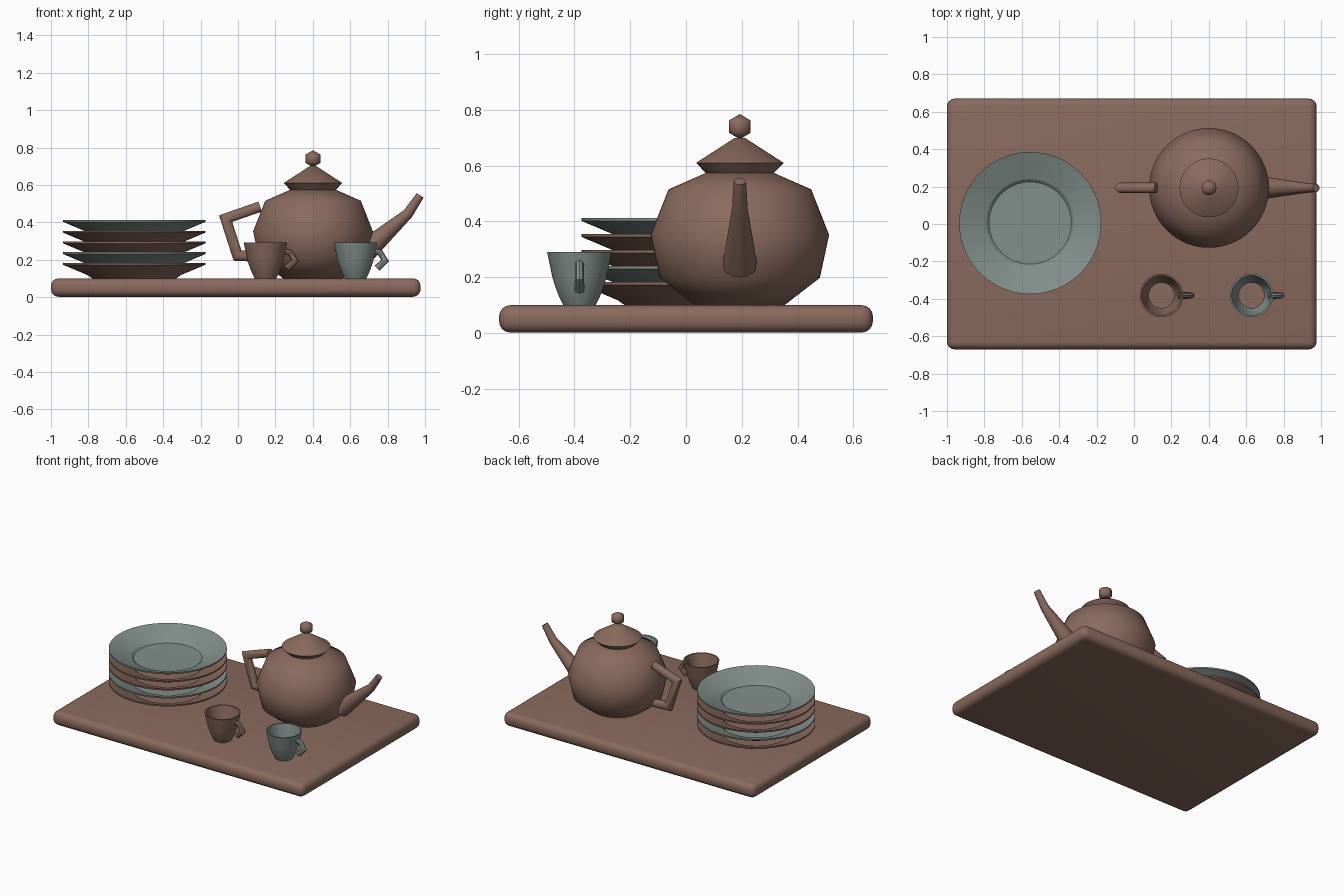
import bpy, bmesh, math
from mathutils import Vector

if "Cube" in bpy.data.objects:
    bpy.data.objects.remove(bpy.data.objects["Cube"])


def material(name, rgb):
    m = bpy.data.materials.new(name)
    m.diffuse_color = (*rgb, 1)
    m.use_nodes = True
    m.node_tree.nodes["Principled BSDF"].inputs["Base Color"].default_value = m.diffuse_color
    return m


BROWN = material("brown clay", (0.255, 0.145, 0.112))
GREY = material("grey glaze", (0.225, 0.275, 0.258))


def finish(bm, name, mat, loc=(0, 0, 0), angle=40):
    bmesh.ops.recalc_face_normals(bm, faces=bm.faces)
    me = bpy.data.meshes.new(name)
    bm.to_mesh(me)
    bm.free()
    ob = bpy.data.objects.new(name, me)
    ob.location = loc
    me.materials.append(mat)
    bpy.context.collection.objects.link(ob)
    bpy.ops.object.select_all(action='DESELECT')
    ob.select_set(True)
    bpy.context.view_layer.objects.active = ob
    bpy.ops.object.shade_smooth_by_angle(angle=math.radians(angle))
    return ob


def lathe(name, profile, mat, loc, steps=64, angle=40):
    """Revolve (radius, z) points; points at radius 0 close the ends."""
    bm = bmesh.new()
    vs = [bm.verts.new((r, 0, z)) for r, z in profile]
    es = [bm.edges.new(p) for p in zip(vs, vs[1:])]
    bmesh.ops.spin(bm, geom=vs + es, cent=(0, 0, 0), axis=(0, 0, 1),
                   angle=math.tau, steps=steps, use_duplicate=False)
    bmesh.ops.remove_doubles(bm, verts=bm.verts, dist=1e-4)
    return finish(bm, name, mat, loc, angle)


def tube(name, path, mat, loc=(0, 0, 0), sides=12):
    """Mitred tube along (x, z, radius) points in the xz plane."""
    bm = bmesh.new()
    pts = [Vector((x, 0, z)) for x, z, _ in path]
    side = Vector((0, 1, 0))
    rings = []
    for i, (p, (_, _, r)) in enumerate(zip(pts, path)):
        a = (p - pts[i - 1]).normalized() if i else (pts[1] - p).normalized()
        b = (pts[i + 1] - p).normalized() if i < len(pts) - 1 else a
        t = (a + b).normalized()
        up = t.cross(side) / max(t.dot(a), 0.5)
        rings.append([bm.verts.new(p + r * (side * math.cos(k * math.tau / sides)
                                            + up * math.sin(k * math.tau / sides)))
                      for k in range(sides)])
    for r0, r1 in zip(rings, rings[1:]):
        for k in range(sides):
            j = (k + 1) % sides
            bm.faces.new((r0[k], r0[j], r1[j], r1[k]))
    bm.faces.new(rings[0])
    bm.faces.new(rings[-1])
    return finish(bm, name, mat, loc)


# Tray: rounded board
bm = bmesh.new()
bmesh.ops.create_cube(bm, size=1)
bmesh.ops.scale(bm, vec=(1.976, 1.34, 0.098), verts=bm.verts)
bmesh.ops.bevel(bm, geom=bm.edges[:], offset=0.04, segments=4, profile=0.5,
                affect='EDGES')
finish(bm, "tray", BROWN, (-0.012, 0, 0.051))

# Stack of plates
plate = [(0, 0), (0.225, 0), (0.25, 0.018), (0.38, 0.073), (0.38, 0.083),
         (0.235, 0.028), (0.22, 0.014), (0, 0.010)]
for i, mat in enumerate((BROWN, GREY, BROWN, BROWN, GREY)):
    lathe(f"plate_{i + 1}", plate, mat, (-0.555, 0.005, 0.1 + 0.0573 * i), angle=20)

# Teapot
POT = (0.401, 0.193, 0)
lathe("teapot_body", [(0, 0.1), (0.16, 0.1), (0.287, 0.198), (0.32, 0.352),
                      (0.256, 0.515), (0.12, 0.575), (0, 0.575)], BROWN, POT, angle=60)
lathe("teapot_lid", [(0, 0.56), (0.12, 0.572), (0.157, 0.61), (0.018, 0.70),
                     (0, 0.70)], BROWN, POT)
lathe("lid_knob", [(0, 0.695), (0.041, 0.718), (0.041, 0.762), (0, 0.785)],
      BROWN, POT, steps=10, angle=70)
tube("teapot_spout", [(0.68, 0.245, 0.062), (0.909, 0.447, 0.028),
                      (0.974, 0.544, 0.022)], BROWN, (0, POT[1], 0))
tube("teapot_handle", [(0.118, 0.484, 0.028), (-0.066, 0.42, 0.028),
                       (-0.003, 0.222, 0.028), (0.15, 0.215, 0.028)],
     BROWN, (0, POT[1], 0))

# Cups with tea and handles
cup = [(0, 0.1), (0.058, 0.1), (0.073, 0.13), (0.088, 0.17), (0.097, 0.2),
       (0.116, 0.291), (0.107, 0.291), (0.088, 0.2), (0.076, 0.15), (0.06, 0.125),
       (0, 0.125)]
grip = [(0.09, 0.25, 0.016), (0.132, 0.238, 0.016), (0.158, 0.195, 0.016),
        (0.115, 0.155, 0.019)]
for label, x, mat in (("brown", 0.147, BROWN), ("grey", 0.628, GREY)):
    loc = (x, -0.382, 0)
    lathe(f"{label}_cup", cup, mat, loc, steps=48)
    lathe(f"{label}_cup_tea", [(0, 0.135), (0.069, 0.135), (0.071, 0.14), (0, 0.14)],
          BROWN, loc, steps=48)
    tube(f"{label}_cup_handle", grip, mat, loc, sides=8)
